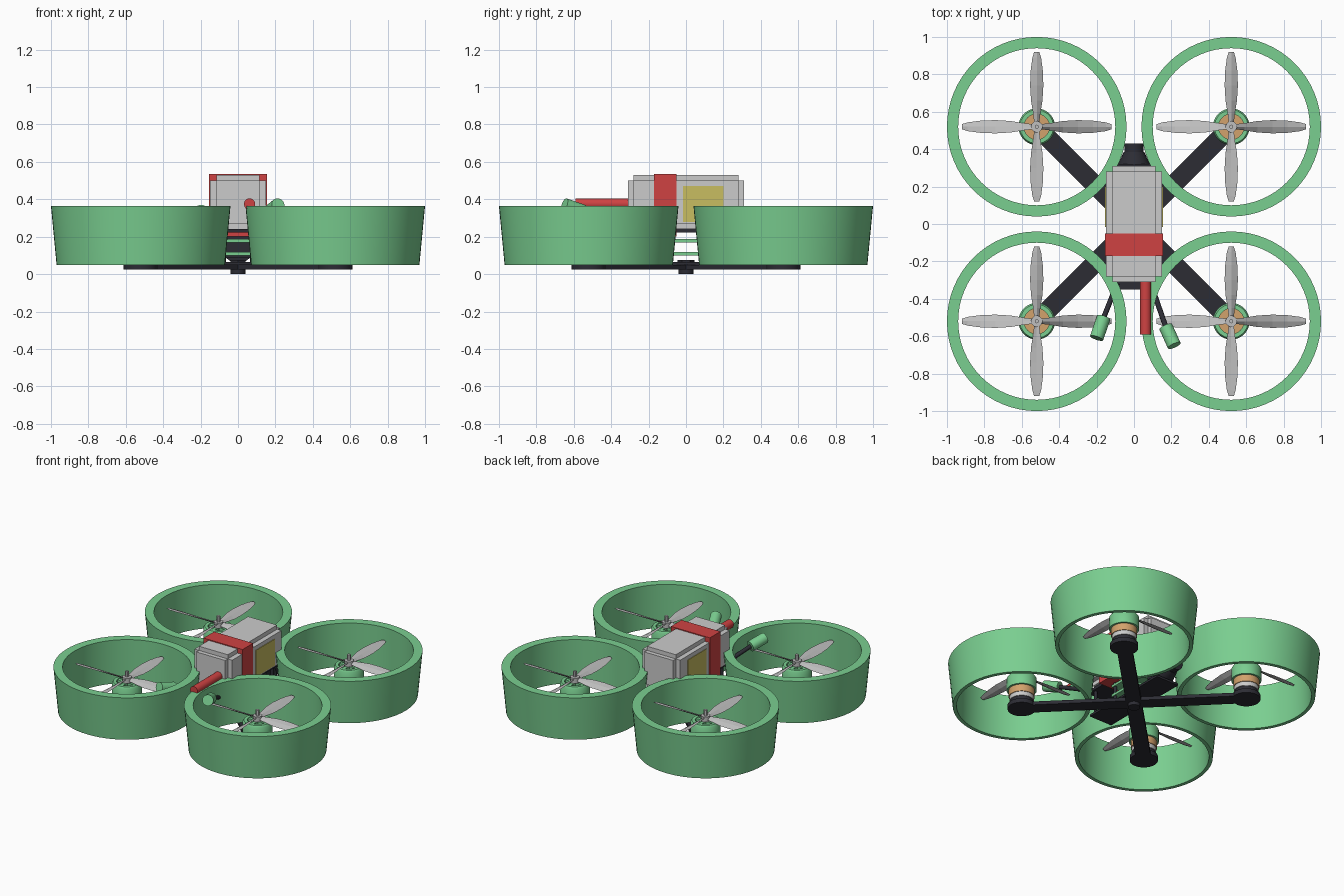
import bpy, bmesh, math
from mathutils import Vector, Matrix

cube = bpy.data.objects.get("Cube")
if cube:
    bpy.data.objects.remove(cube, do_unlink=True)


def material(name, r, g, b):
    m = bpy.data.materials.new(name)
    m.use_nodes = True
    m.diffuse_color = (r, g, b, 1)
    m.node_tree.nodes["Principled BSDF"].inputs["Base Color"].default_value = (r, g, b, 1)
    return m


GREEN = material("mint green", .195, .62, .28)
GREY = material("light grey", .60, .60, .60)
BLADE = material("propeller grey", .52, .52, .52)
DARK = material("carbon black", .025, .025, .034)
RED = material("strap red", .62, .055, .055)
YELLOW = material("label yellow", .58, .51, .12)
COPPER = material("copper", .65, .36, .15)


def finish(bm, name, mat, smooth=True):
    bmesh.ops.recalc_face_normals(bm, faces=bm.faces)
    me = bpy.data.meshes.new(name)
    bm.to_mesh(me)
    bm.free()
    me.materials.append(mat)
    if smooth:
        me.shade_smooth()
        me.set_sharp_from_angle(angle=math.radians(35))
    ob = bpy.data.objects.new(name, me)
    bpy.context.collection.objects.link(ob)
    return ob


def box(name, mat, x, y, z, turn=0):
    """Box from (min, max) ranges, optionally turned about the z axis."""
    bm = bmesh.new()
    bmesh.ops.create_cube(bm, size=1)
    for v in bm.verts:
        v.co = [(lo + hi) / 2 + c * (hi - lo) for c, (lo, hi) in zip(v.co, (x, y, z))]
    bm.transform(Matrix.Rotation(turn, 4, 'Z'))
    return finish(bm, name, mat, False)


def rod(name, mat, a, b, r1, r2=None, sides=24):
    """Capped cylinder or cone between two points."""
    a, b = Vector(a), Vector(b)
    d = b - a
    bm = bmesh.new()
    bmesh.ops.create_cone(bm, cap_ends=True, segments=sides, radius1=r1,
                          radius2=r1 if r2 is None else r2, depth=d.length)
    bm.transform(Matrix.Translation((a + b) / 2) @ d.to_track_quat('Z', 'Y').to_matrix().to_4x4())
    return finish(bm, name, mat)


def ring(name, mat, profile, sides, at):
    """Closed (radius, height) profile swept around a vertical axis."""
    bm = bmesh.new()
    loops = []
    for i in range(sides):
        t = 2 * math.pi * i / sides
        loops.append([bm.verts.new((at[0] + r * math.cos(t), at[1] + r * math.sin(t), z))
                      for r, z in profile])
    n = len(profile)
    for i in range(sides):
        p, q = loops[i], loops[(i + 1) % sides]
        for j in range(n):
            bm.faces.new((p[j], q[j], q[(j + 1) % n], p[(j + 1) % n]))
    return finish(bm, name, mat)


def propeller(name, at):
    """Four twisted, tapering blades around a hub."""
    stations = [(.02, .016, 32), (.07, .022, 30), (.14, .034, 26), (.22, .038, 21),
                (.30, .034, 17), (.37, .024, 13), (.40, .014, 11)]
    bm = bmesh.new()
    for k in range(4):
        turn = Matrix.Rotation(k * math.pi / 2, 3, 'Z')
        rows = []
        for r, half, pitch in stations:
            p = math.radians(pitch)
            across = Vector((0, math.cos(p), math.sin(p)))
            up = Vector((0, -math.sin(p), math.cos(p))) * .005
            centre = Vector((r, 0, 0))
            rows.append([bm.verts.new(turn @ (centre + o)) for o in
                         (across * half, up, across * -half, -up)])
        for p, q in zip(rows, rows[1:]):
            for j in range(4):
                bm.faces.new((p[j], q[j], q[(j + 1) % 4], p[(j + 1) % 4]))
        bm.faces.new(rows[0])
        bm.faces.new(rows[-1])
    bm.transform(Matrix.Translation((at[0], at[1], .28)))
    finish(bm, name, BLADE, False)


# Four rotor units: duct, arm, motor and propeller
S = .52
for sx, sy, tag in ((1, 1, "back_left"), (-1, 1, "back_right"),
                    (1, -1, "front_left"), (-1, -1, "front_right")):
    x, y = sx * S, sy * S

    def column(part, mat, z0, z1, r, sides=32):
        rod(f"{part}_{tag}", mat, (x, y, z0), (x, y, z1), r, sides=sides)

    ring(f"duct_{tag}", GREEN, [(.48, .365), (.45, .05), (.425, .05), (.42, .365)], 64, (x, y))
    box(f"arm_{tag}", DARK, (0, S * math.sqrt(2)), (-.05, .05), (.025, .05), math.atan2(sy, sx))
    column("motor_mount", DARK, .025, .055, .092)
    column("motor_base", DARK, .055, .085, .075)
    column("motor_flange", GREY, .085, .115, .08)
    column("motor_winding", COPPER, .115, .17, .085)
    ring(f"motor_bell_{tag}", GREEN, [(.098, .165), (.098, .25), (.09, .262),
                                      (.068, .262), (.068, .165)], 32, (x, y))
    for k in range(2):
        spoke = box(f"bell_spoke_{k}_{tag}", GREEN, (-.075, .075), (-.012, .012), (.24, .258),
                    k * math.pi / 2)
        spoke.location = (x, y, 0)
    column("propeller_hub", BLADE, .258, .295, .03)
    column("motor_shaft", BLADE, .295, .335, .012, 6)
    propeller(f"propeller_{tag}", (x, y))

# Frame: centre bolt, plates, boards and standoffs
rod("centre_bolt", DARK, (0, 0, 0), (0, 0, .03), .04)
rod("centre_nut", DARK, (0, 0, .03), (0, 0, .075), .045, sides=6)
box("bottom_plate", DARK, (-.09, .09), (-.34, .34), (.05, .065))
box("top_plate", DARK, (-.1, .1), (-.35, .32), (.222, .242))
for i, z in enumerate((.10, .17)):
    box(f"circuit_board_{i}", GREEN, (-.09, .09), (-.12, .12), (z, z + .018))
for sx in (-1, 1):
    for y in (-.30, -.1, .1, .28):
        rod("standoff", DARK, (sx * .075, y, .06), (sx * .075, y, .225), .012, sides=12)

# Camera at the rear end
box("camera_body", DARK, (-.07, .07), (.22, .31), (.085, .215))
rod("camera_cone", DARK, (0, .31, .15), (0, .385, .15), .09, .055)
rod("camera_lens", DARK, (0, .385, .15), (0, .43, .15), .052)

# Battery with stepped edges, labels and strap
box("battery_ends", GREY, (-.115, .115), (-.31, .31), (.27, .50))
box("battery_sides", GREY, (-.15, .15), (-.28, .28), (.27, .50))
box("battery_core", GREY, (-.115, .115), (-.28, .28), (.242, .53))
for sx in (-1, 1):
    box("battery_label", YELLOW, (sx * .151 - .003, sx * .151 + .003), (-.015, .20), (.28, .47))
box("battery_strap", RED, (-.155, .155), (-.17, -.05), (.20, .536))

# Power lead and the two antennas
rod("power_lead", RED, (.062, -.28, .375), (.062, -.59, .375), .03)
for tag, base, joint, tip in (("left", (.09, -.32, .235), (.17, -.55, .335), (.215, -.65, .37)),
                              ("right", (-.09, -.32, .235), (-.162, -.50, .305), (-.2, -.61, .335))):
    rod(f"antenna_stalk_{tag}", DARK, base, joint, .014, sides=12)
    rod(f"antenna_cap_{tag}", GREEN, joint, tip, .037)
